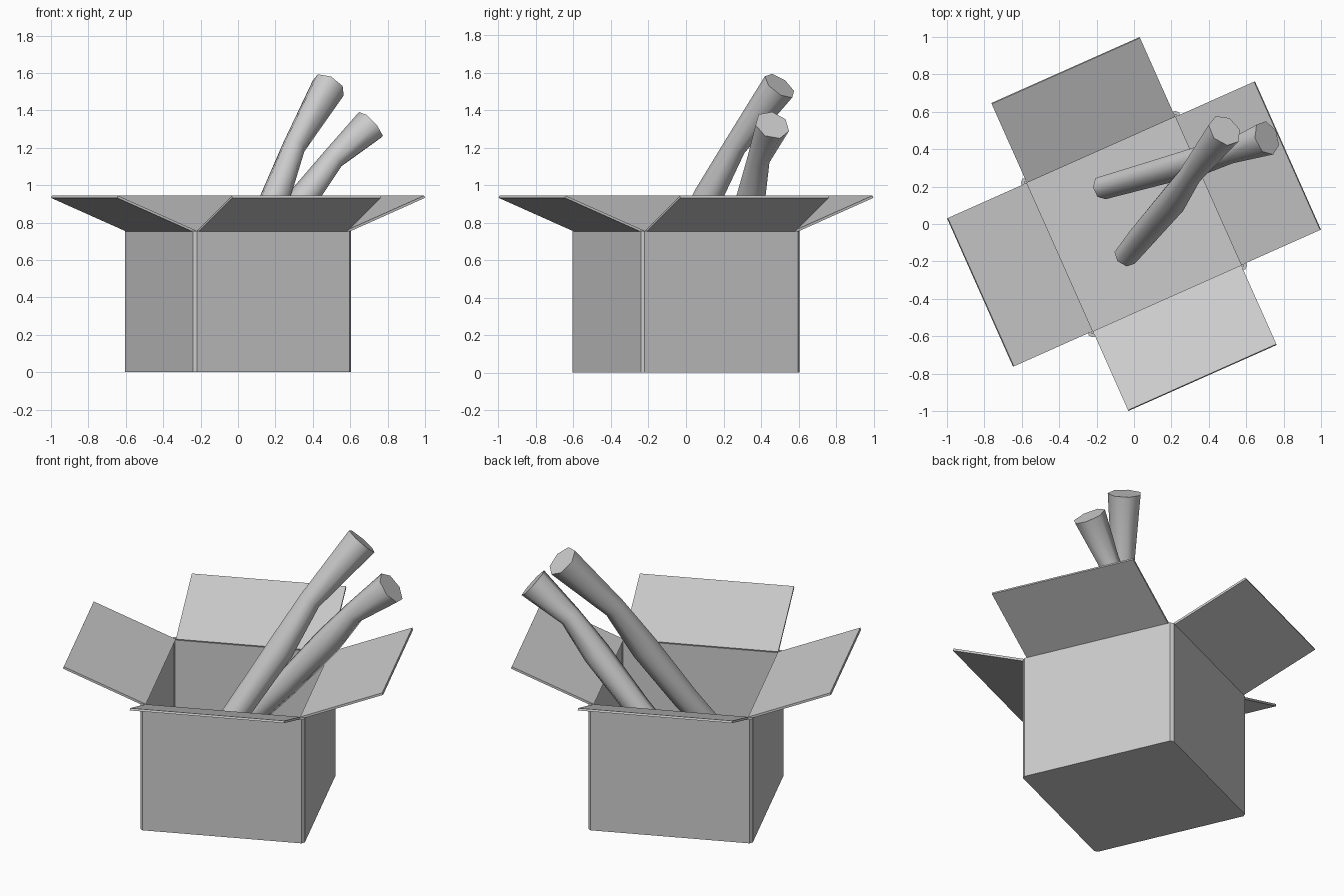
import bpy
import bmesh
import math
from mathutils import Vector, Matrix

cube = bpy.data.objects.get("Cube")
if cube:
    bpy.data.objects.remove(cube, do_unlink=True)

# Single plain grey material
grey = bpy.data.materials.new("plain_grey")
grey.use_nodes = True
colour = (0.6, 0.6, 0.6, 1)
grey.diffuse_color = colour
grey.node_tree.nodes["Principled BSDF"].inputs["Base Color"].default_value = colour

TURN = math.radians(24)   # the box stands turned about z
HALF, WALL, TOP = 0.463, 0.018, 0.755


def finish(bm, name):
    bmesh.ops.recalc_face_normals(bm, faces=bm.faces)
    mesh = bpy.data.meshes.new(name)
    bm.to_mesh(mesh)
    bm.free()
    mesh.materials.append(grey)
    obj = bpy.data.objects.new(name, mesh)
    bpy.context.collection.objects.link(obj)
    return obj


def loft(rings, name):
    """Skin a list of point rings and cap both ends."""
    bm = bmesh.new()
    loops = [[bm.verts.new(p) for p in ring] for ring in rings]
    n = len(loops[0])
    for a, b in zip(loops, loops[1:]):
        for i in range(n):
            j = (i + 1) % n
            bm.faces.new((a[i], a[j], b[j], b[i]))
    bm.faces.new(loops[0][::-1])
    bm.faces.new(loops[-1])
    return finish(bm, name)


def cut_square(half, cut, z):
    """Square outline with small cut corners."""
    ring = []
    for k in range(4):
        rot = Matrix.Rotation(TURN + k * math.pi / 2, 3, "Z")
        ring += [rot @ Vector((half, half - cut, z)), rot @ Vector((half - cut, half, z))]
    return ring


# Open carton: outside up, over the rim, down to the inner floor
inner = HALF - WALL
loft([cut_square(HALF, 0.016, 0), cut_square(HALF, 0.016, TOP),
      cut_square(inner, 0.003, TOP), cut_square(inner, 0.003, WALL)], "carton_body")

# Four flaps, one thin tilted profile turned around the box
flap_profile = [(0.434, 0.756), (0.896, 0.944), (0.901, 0.932), (0.4645, 0.754), (0.44, 0.744)]
for k, side in enumerate(("left", "back", "right", "front")):
    rot = Matrix.Rotation(TURN + k * math.pi / 2, 3, "Z")
    loft([[rot @ Vector((r, w, z)) for r, z in flap_profile] for w in (-0.434, 0.434)],
         side + "_flap")


def stick(name, path, radii, sides=7):
    """Bent rod with a ring of the given radius at each path point."""
    pts = [Vector(p) for p in path]
    rings = []
    for i, (p, r) in enumerate(zip(pts, radii)):
        axis = (pts[min(i + 1, len(pts) - 1)] - pts[max(i - 1, 0)]).normalized()
        u = axis.cross(Vector((0, 0, 1))).normalized()
        v = u.cross(axis)
        rings.append([p + r * (math.cos(t) * u + math.sin(t) * v)
                      for t in (math.tau * s / sides for s in range(sides))])
    obj = loft(rings, name)
    bpy.ops.object.select_all(action="DESELECT")
    obj.select_set(True)
    bpy.context.view_layer.objects.active = obj
    bpy.ops.object.shade_smooth_by_angle(angle=math.radians(60))


# Two flared sticks leaning out of the carton
radii = (0.065, 0.073, 0.08, 0.063, 0.095)
stick("tall_stick", [(-0.045, -0.17, 0.42), (0.045, -0.06, 0.6), (0.2, 0.12, 0.94),
                     (0.3, 0.265, 1.21), (0.485, 0.5, 1.53)], radii)
stick("short_stick", [(-0.17, 0.195, 0.3), (0.13, 0.28, 0.648), (0.36, 0.345, 0.94),
                      (0.51, 0.385, 1.14), (0.71, 0.46, 1.32)], radii)
